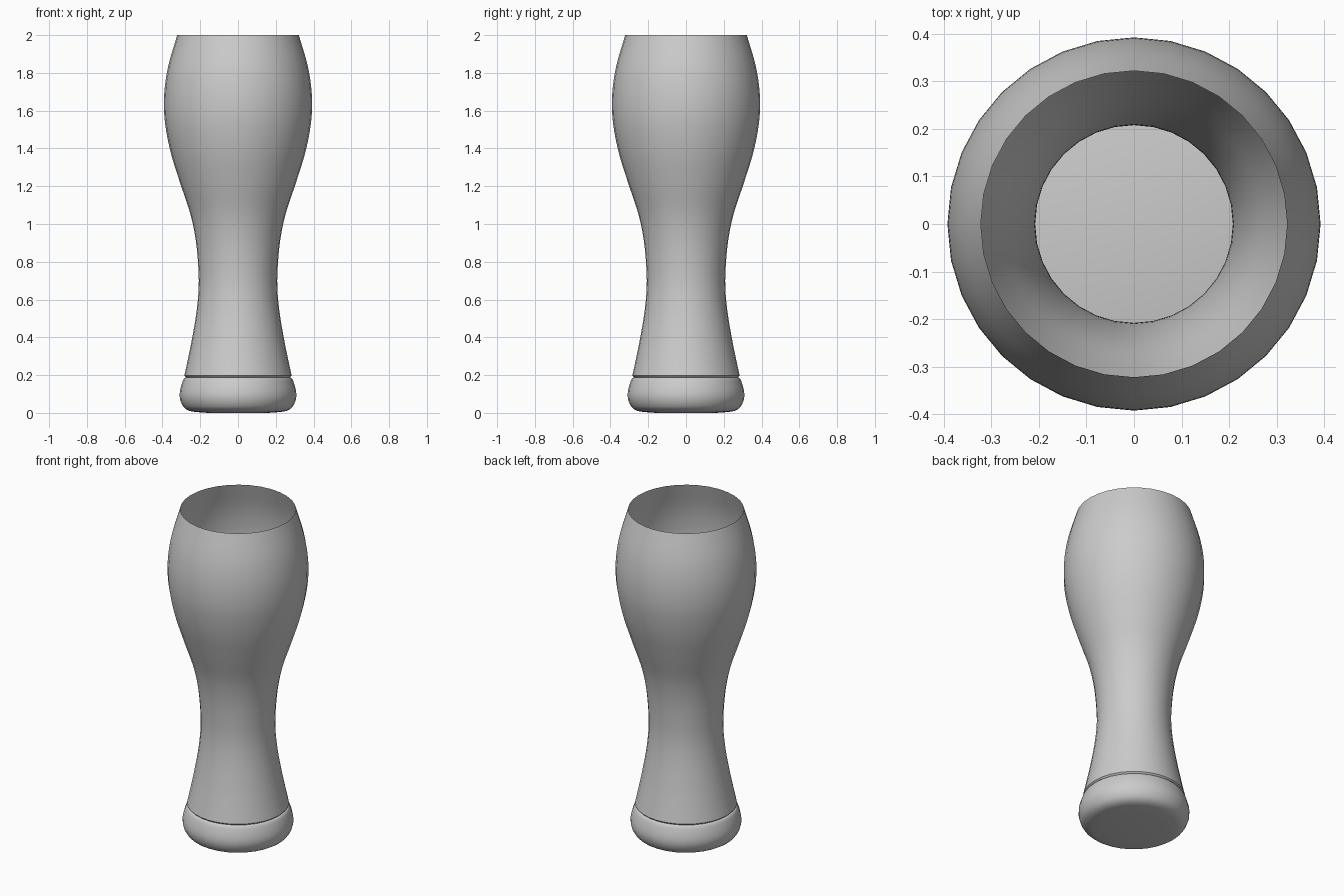
import bpy, bmesh, math
from mathutils import Vector
from mathutils.geometry import interpolate_bezier

if "Cube" in bpy.data.objects:
    bpy.data.objects.remove(bpy.data.objects["Cube"])

SEGMENTS = 32


def smooth_profile(pts, steps=4):
    """Pass a smooth curve through the (radius, height) points."""
    p = [Vector((r, 0, z)) for r, z in pts]
    p = [2 * p[0] - p[1]] + p + [2 * p[-1] - p[-2]]
    out = []
    for a, b, c, d in zip(p, p[1:], p[2:], p[3:]):
        out += interpolate_bezier(b, b + (c - a) / 6, c - (d - b) / 6, c, steps + 1)[:-1]
    return out + [p[-2]]


def lathe(name, profile):
    """Turn a profile around the z axis."""
    bm = bmesh.new()
    verts = [bm.verts.new(v) for v in profile]
    edges = [bm.edges.new(pair) for pair in zip(verts, verts[1:])]
    bmesh.ops.spin(bm, geom=verts + edges, cent=(0, 0, 0), axis=(0, 0, 1),
                   angle=math.tau, steps=SEGMENTS)
    bmesh.ops.remove_doubles(bm, verts=bm.verts, dist=1e-4)
    bmesh.ops.recalc_face_normals(bm, faces=bm.faces)
    mesh = bpy.data.meshes.new(name)
    bm.to_mesh(mesh)
    bm.free()
    obj = bpy.data.objects.new(name, mesh)
    bpy.context.collection.objects.link(obj)
    bpy.ops.object.select_all(action='DESELECT')
    obj.select_set(True)
    bpy.context.view_layer.objects.active = obj
    bpy.ops.object.shade_smooth_by_angle(angle=math.radians(40))
    return obj


# Thin curved wall, open at the rim
wall = [(0.274, 0.188), (0.284, 0.198), (0.262, 0.30), (0.242, 0.40), (0.219, 0.54),
        (0.208, 0.67), (0.212, 0.80), (0.226, 0.93), (0.254, 1.06), (0.304, 1.21),
        (0.354, 1.37), (0.383, 1.51), (0.392, 1.62), (0.387, 1.73),
        (0.366, 1.85), (0.322, 2.0)]
lathe("glass_wall", [Vector((wall[0][0], 0, wall[0][1]))] + smooth_profile(wall[1:]))

# Solid rounded foot whose flat top closes the glass
foot = smooth_profile([(0.215, 0.004), (0.255, 0.010), (0.285, 0.028), (0.303, 0.06),
                       (0.309, 0.095), (0.303, 0.135), (0.287, 0.18), (0.274, 0.188)], 3)
lathe("foot", [Vector((0, 0, 0)), Vector((0.16, 0, 0))] + foot + [Vector((0, 0, 0.188))])
